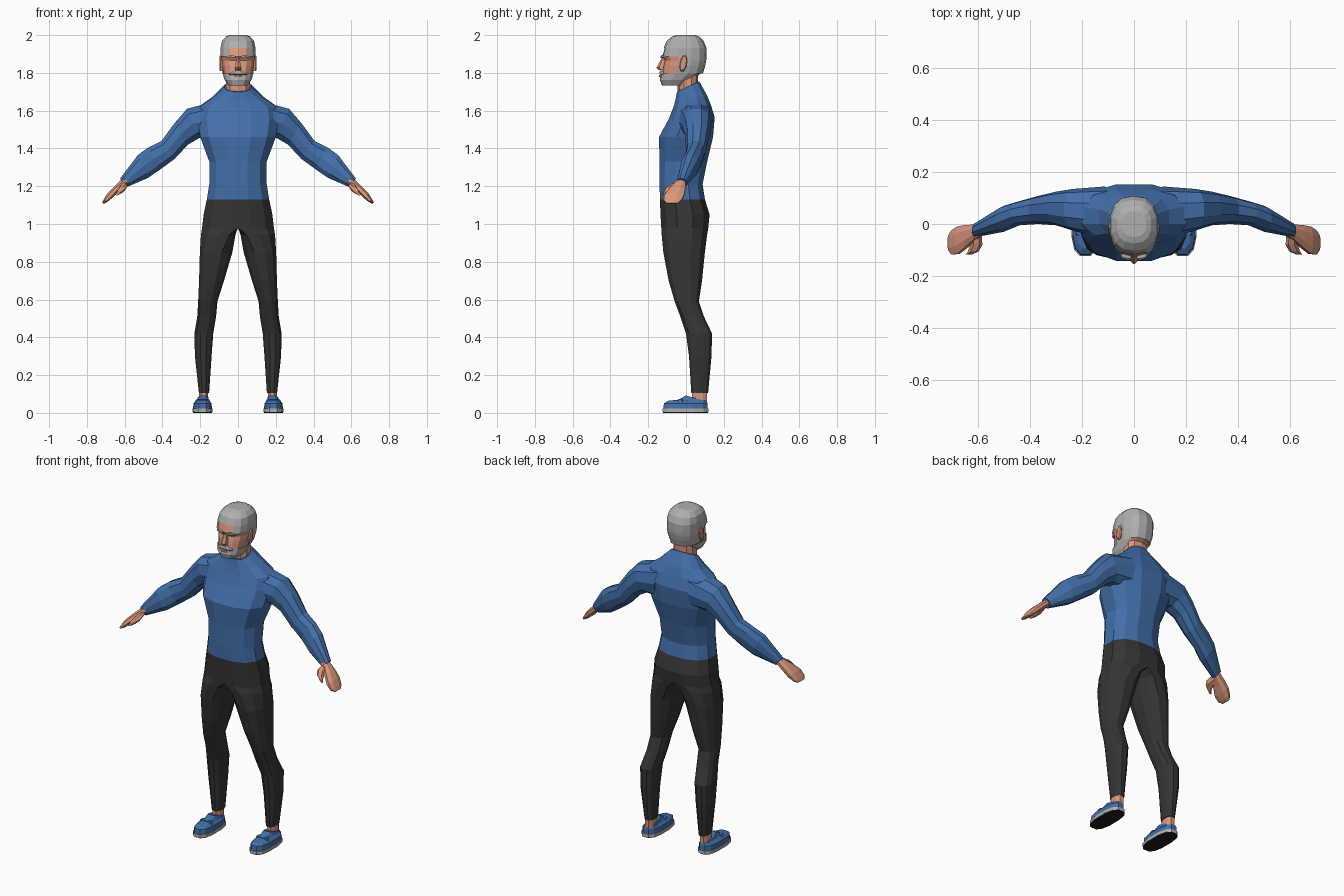
import bpy, bmesh
from math import cos, sin, pi, copysign
from mathutils import Vector as V


def material(name, rgb):
    m = bpy.data.materials.new(name)
    m.diffuse_color = (*rgb, 1)
    return m


BLUE = material("blue_cloth", (0.055, 0.16, 0.40))
DARK = material("dark_cloth", (0.035, 0.035, 0.035))
SKIN = material("skin", (0.70, 0.31, 0.20))
GREY = material("grey_hair", (0.43, 0.43, 0.43))
TREAD = material("tread", (0.012, 0.012, 0.012))


def ring(c, u, v, n, p, u_in=1.0):
    """Rounded-box cross-section; u_in scales the -u half (0 gives a D shape)."""
    pts = []
    for i in range(n):
        a = 2 * pi * (i + 0.5) / n
        k = cos(pi / n) ** (2 / p)
        s = copysign(abs(cos(a)) ** (2 / p), cos(a)) / k
        t = copysign(abs(sin(a)) ** (2 / p), sin(a))
        t /= k if n % 4 == 0 else 1
        pts.append(c + u * (s if s > 0 else s * u_in) + v * t)
    return pts


def level(zf, zb, cx, r_in, r_out, yf, yb, n=12, p=2.4):
    """Horizontal section between front yf and back yb, tilted from zf to zb."""
    return ring(V((cx, (yf + yb) / 2, (zf + zb) / 2)), V((r_out, 0, 0)),
                V((0, (yb - yf) / 2, (zb - zf) / 2)), n, p, r_in / r_out)


def limb(xt, zt, xb, zb, yf, yb, n=10, p=2.2):
    """Section across an arm, from its upper edge to its lower edge."""
    return ring(V(((xt + xb) / 2, (yf + yb) / 2, (zt + zb) / 2)),
                V((xt - xb, 0, zt - zb)) / 2, V((0, (yb - yf) / 2, 0)), n, p)


def loft(name, rings, mat, mirror=False, keep=None):
    bm = bmesh.new()
    rows = [[bm.verts.new(q) for q in r] for r in rings]
    n = len(rows[0])
    for a, b in zip(rows, rows[1:]):
        for i in range(n):
            j = (i + 1) % n
            bm.faces.new((a[i], a[j], b[j], b[i]))
    bm.faces.new(rows[0][::-1])
    bm.faces.new(rows[-1])
    bmesh.ops.recalc_face_normals(bm, faces=bm.faces[:])
    drop = [f for f in bm.faces if (mirror and all(abs(q.co.x) < 1e-4 for q in f.verts))
            or (keep and not keep(f.calc_center_median()))]
    if drop:
        bmesh.ops.delete(bm, geom=drop, context='FACES')
    me = bpy.data.meshes.new(name)
    bm.to_mesh(me)
    bm.free()
    me.materials.append(mat)
    ob = bpy.data.objects.new(name, me)
    bpy.context.collection.objects.link(ob)
    if mirror:
        ob.modifiers.new("mirror", 'MIRROR').use_mirror_merge = True
    return ob


# Sweater body
loft("sweater_body", [level(zf, zb, 0, w, w, yf, yb) for zf, zb, w, yf, yb in [
    (1.13, 1.13, .165, -.138, .10), (1.21, 1.21, .152, -.14, .088),
    (1.33, 1.33, .152, -.14, .112), (1.46, 1.46, .20, -.143, .143),
    (1.555, 1.565, .215, -.092, .152), (1.62, 1.63, .20, -.066, .132),
    (1.66, 1.68, .135, -.055, .112), (1.70, 1.755, .072, -.048, .07)]], BLUE)

# Sleeves
loft("sleeves", [limb(*r) for r in [
    (.10, 1.655, .12, 1.45, -.06, .145), (.27, 1.61, .205, 1.455, -.025, .135),
    (.335, 1.535, .265, 1.42, -.005, .125), (.405, 1.44, .335, 1.345, 0, .108),
    (.475, 1.405, .41, 1.29, -.005, .088), (.53, 1.365, .475, 1.245, -.03, .07),
    (.625, 1.24, .59, 1.195, -.05, .005)]], BLUE, True)

# Hands: mitten of joined fingers plus thumb
loft("hands", [limb(*r, n=8) for r in [
    (.60, 1.25, .575, 1.215, -.045, -.002), (.625, 1.228, .60, 1.197, -.06, -.002),
    (.66, 1.195, .632, 1.17, -.09, -.004), (.69, 1.163, .665, 1.138, -.115, -.010),
    (.711, 1.13, .692, 1.117, -.118, -.025), (.72, 1.112, .710, 1.107, -.10, -.045)]], SKIN, True)
loft("thumbs", [ring(V(c), V((r, 0, -r * .8)), V((r * .6, 0, r * .7)), 6, 2) for c, r in [
    ((.612, -.035, 1.205), .018), ((.608, -.08, 1.192), .018),
    ((.62, -.106, 1.178), .016), ((.638, -.118, 1.16), .009)]], SKIN, True)

# Trousers: D-shaped hip halves running into each leg
loft("trousers", [level(z, z, *r) for z, *r in [
    (1.13, 0, 0, .165, -.138, .10), (1.05, 0, 0, .182, -.135, .125),
    (.98, 0, 0, .19, -.131, .118), (.945, .06, .047, .136, -.129, .112),
    (.85, .116, .086, .086, -.12, .10), (.70, .14, .066, .066, -.092, .085),
    (.59, .16, .051, .051, -.06, .068), (.51, .166, .05, .05, -.03, .095),
    (.42, .181, .05, .05, 0, .138), (.30, .184, .044, .044, .016, .135),
    (.105, .18, .027, .027, .028, .117)]], DARK, True)

# Ankles and shoes
loft("ankles", [level(z, z, .182, .024, .024, .032, .112, 8) for z in (.03, .12)], SKIN, True)
loft("shoe_treads", [level(z, z, .188, .05, .05, -.121, .116, 12, 2.8) for z in (0, .005)], TREAD, True)
loft("shoe_soles", [level(z, z, .188, .053, .053, -.124, .118, 12, 2.8) for z in (.004, .022)], GREY, True)
loft("shoe_uppers", [level(*r, p=2.6) for r in [
    (.022, .022, .188, .05, .05, -.12, .115), (.05, .05, .188, .048, .048, -.117, .114),
    (.064, .058, .187, .036, .036, -.095, .112), (.07, .06, .186, .032, .032, -.04, .112),
    (.092, .062, .185, .028, .028, 0, .108)]], BLUE, True)
loft("shoe_straps", [level(z, z, .187, w, w, -.045, -.015, 8, 4)
                     for z, w in [(.055, .043), (.072, .034)]], BLUE, True)

# Neck
loft("neck", [level(z, z, 0, w, w, yf, yb, 10) for z, w, yf, yb in [
    (1.66, .064, -.042, .06), (1.74, .064, -.045, .062), (1.83, .062, -.05, .068)]], SKIN)

# Head: face, hair and beard share one set of sections
HEAD = [(1.74, .045, -.122, .00), (1.768, .065, -.132, .03), (1.80, .076, -.128, .085),
        (1.84, .084, -.12, .097), (1.865, .086, -.113, .102), (1.887, .087, -.126, .104),
        (1.93, .087, -.113, .103), (1.965, .08, -.098, .088), (1.987, .06, -.07, .065),
        (1.995, .042, -.045, .045)]


def head(grow):
    return [level(z + grow * (z - 1.87) / .13, z + grow * (z - 1.87) / .13, 0, w + grow,
                  w + grow, yf - grow, yb + grow, 14, 2.5) for z, w, yf, yb in HEAD]


loft("face", head(0), SKIN)
loft("hair", head(.005), GREY, keep=lambda c: c.z > 1.925 or (c.y > -.05 and c.z > 1.81)
     or (abs(c.x) > .055 and c.z > 1.90))
loft("beard", head(.006), GREY, keep=lambda c: c.z < 1.785 and c.y < .02
     or (c.z < 1.83 and abs(c.x) > .06 and c.y < -.02 and c.y > -.07))

# Nose, moustache and brows
loft("nose", [level(z, z, 0, w, w, yf, -.10, 6, 2) for z, w, yf in [
    (1.88, .008, -.128), (1.828, .016, -.156), (1.815, .016, -.145)]], SKIN)
loft("moustache", [level(z, z, 0, w, w, yf, -.10, 8, 3) for z, w, yf in [
    (1.788, .05, -.132), (1.795, .045, -.141), (1.812, .02, -.138)]], GREY)
loft("mouth", [level(z, z, 0, .02, .02, -.143, -.11, 8, 3) for z in (1.777, 1.788)], SKIN)
loft("brows", [ring(V((x, y, z)), V((0, .008, 0)), V((0, 0, .005)), 4, 2) for x, y, z in [
    (.012, -.127, 1.884), (.04, -.122, 1.889), (.058, -.108, 1.884)]], GREY, True)

# Ears
loft("ears", [ring(V((x, -.014, 1.85)), V((0, a, 0)), V((0, .006, b)), 8, 2.2) for x, a, b in [
    (.075, .013, .032), (.093, .018, .042), (.099, .014, .036)]], SKIN, True)
